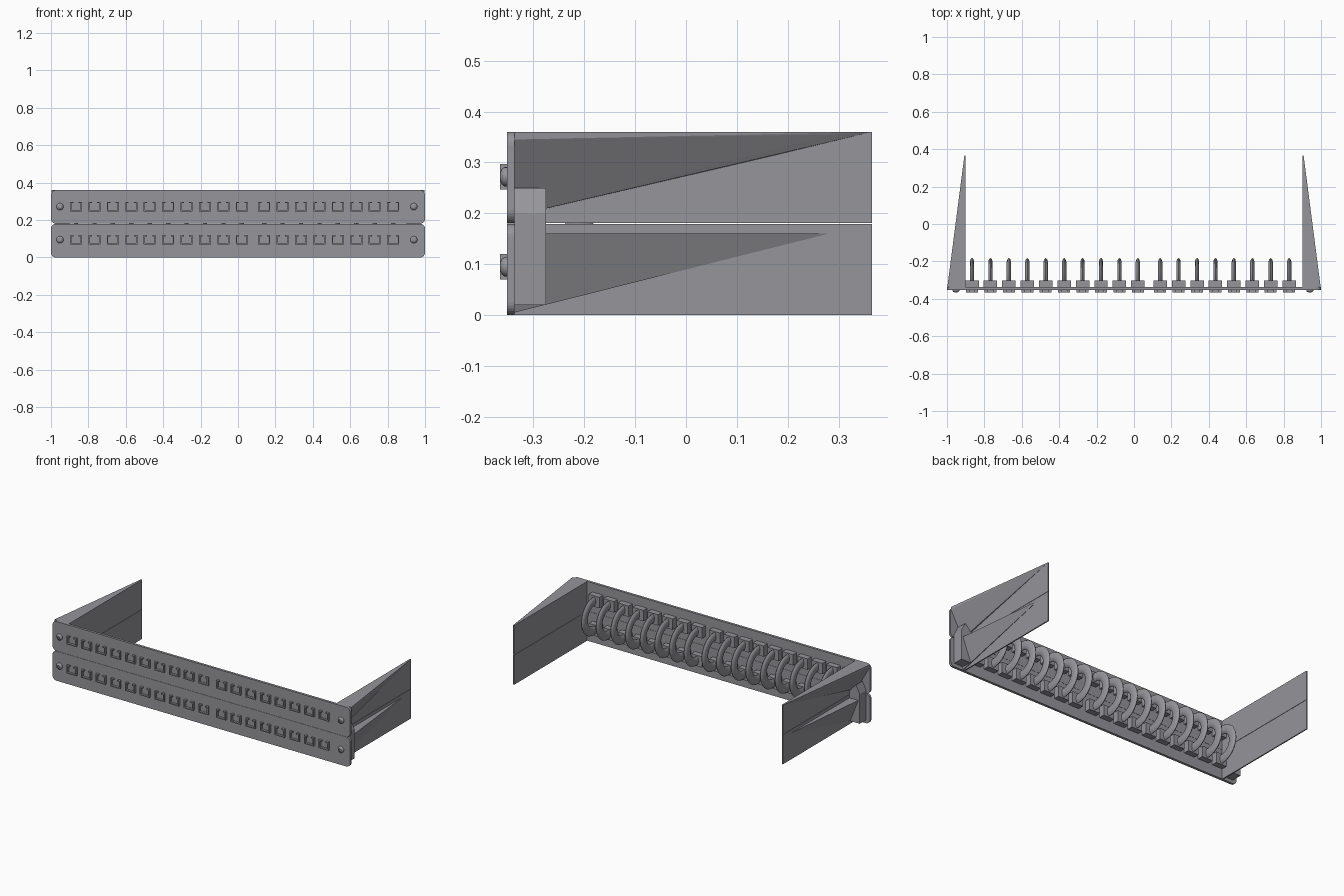
import bpy, bmesh, math

if "Cube" in bpy.data.objects:
    bpy.data.objects.remove(bpy.data.objects["Cube"])

steel = bpy.data.materials.new("grey steel")
steel.diffuse_color = (0.30, 0.30, 0.325, 1)
steel.use_nodes = True
steel.node_tree.nodes["Principled BSDF"].inputs["Base Color"].default_value = steel.diffuse_color


def finish(name, bm, smooth=False):
    bmesh.ops.recalc_face_normals(bm, faces=bm.faces[:])
    me = bpy.data.meshes.new(name)
    bm.to_mesh(me)
    bm.free()
    me.materials.append(steel)
    ob = bpy.data.objects.new(name, me)
    bpy.context.collection.objects.link(ob)
    if smooth:
        bpy.ops.object.select_all(action='DESELECT')
        ob.select_set(True)
        bpy.context.view_layer.objects.active = ob
        bpy.ops.object.shade_smooth_by_angle(angle=math.radians(40))
    return ob


def extrude_y(bm, pts, y0, y1):
    """Prism of an x-z outline between two depths."""
    a = [bm.verts.new((x, y0, z)) for x, z in pts]
    b = [bm.verts.new((x, y1, z)) for x, z in pts]
    n = len(pts)
    bm.faces.new(a)
    bm.faces.new(b[::-1])
    for i in range(n):
        j = (i + 1) % n
        bm.faces.new((a[i], b[i], b[j], a[j]))


def box(bm, x0, x1, y0, y1, z0, z1):
    extrude_y(bm, [(x0, z0), (x1, z0), (x1, z1), (x0, z1)], y0, y1)


def round_rect(x0, x1, z0, z1, r, seg=6):
    pts = []
    corners = [(x1 - r, z0 + r, -90), (x1 - r, z1 - r, 0),
               (x0 + r, z1 - r, 90), (x0 + r, z0 + r, 180)]
    for cx, cz, a0 in corners:
        for k in range(seg + 1):
            a = math.radians(a0 + 90 * k / seg)
            pts.append((cx + r * math.cos(a), cz + r * math.sin(a)))
    return pts


def solid(bm, pts):
    vs = [bm.verts.new(p) for p in pts]
    bmesh.ops.convex_hull(bm, input=vs)


ROWS = (0.095, 0.272)
COLS = [-0.866 + 0.0985 * i for i in range(10)] + [0.140 + 0.0985 * i for i in range(8)]
PLATE_F, PLATE_B = -0.352, -0.337

# two stacked front panels
for name, z0 in (("lower", 0.0), ("upper", 0.1805)):
    bm = bmesh.new()
    extrude_y(bm, round_rect(-1, 1, z0, z0 + 0.1795, 0.026), PLATE_F, PLATE_B)
    finish(name + "_front_panel", bm)

# side wings, gussets and connecting brackets
for side, s in (("left", -1), ("right", 1)):
    bm = bmesh.new()
    for z0 in (0.0, 0.181):
        box(bm, s * 0.9, s * 0.907, PLATE_B, 0.365, z0, z0 + 0.179)
    finish(side + "_wing", bm)

    bm = bmesh.new()
    solid(bm, [(s * 0.9, PLATE_B, 0.195), (s * 0.915, PLATE_B, 0.195),
               (s * 0.998, PLATE_B, 0.345), (s * 0.998, PLATE_B, 0.36),
               (s * 0.9, PLATE_B, 0.36), (s * 0.905, 0.285, 0.34),
               (s * 0.916, 0.285, 0.355), (s * 0.916, 0.285, 0.36),
               (s * 0.9, 0.285, 0.36), (s * 0.907, 0.365, 0.36)])
    finish(side + "_upper_gusset", bm)

    bm = bmesh.new()
    solid(bm, [(s * 0.9, PLATE_B, 0.005), (s * 0.912, PLATE_B, 0.005),
               (s * 0.972, PLATE_B, 0.16), (s * 0.9, PLATE_B, 0.16),
               (s * 0.908, 0.28, 0.16)])
    finish(side + "_lower_gusset", bm)

    bm = bmesh.new()
    box(bm, s * 0.9, s * 0.975, PLATE_B, -0.275, 0.02, 0.2)
    solid(bm, [(s * 0.9, PLATE_B, 0.2), (s * 0.975, PLATE_B, 0.2),
               (s * 0.9, -0.275, 0.2), (s * 0.975, -0.275, 0.2),
               (s * 0.95, -0.275, 0.25), (s * 0.95, PLATE_B, 0.25)])
    finish(side + "_bracket", bm)

# notched port frames on the front
bm = bmesh.new()
w, h, t, g = 0.032, 0.025, 0.007, 0.014
frame = [(-w, -h), (w, -h), (w, h), (g, h), (g, h - t), (w - t, h - t),
         (w - t, -h + t), (-w + t, -h + t), (-w + t, h - t), (-g, h - t),
         (-g, h), (-w, h)]
for x in COLS:
    for z in ROWS:
        extrude_y(bm, [(x + px, z + pz) for px, pz in frame], -0.365, PLATE_F)
finish("port_frames", bm)

# port housings behind the panel
bm = bmesh.new()
for x in COLS:
    for z in ROWS:
        box(bm, x - 0.036, x + 0.036, PLATE_B, -0.302, z - 0.033, z + 0.033)
finish("port_housings", bm)

# half-ring cable loops joining upper and lower ports
bm = bmesh.new()
SEG, SIDES = 20, 10
zc, rad = sum(ROWS) / 2, (ROWS[1] - ROWS[0]) / 2
for x in COLS:
    rings = []
    for i in range(SEG + 1):
        a = math.radians(-90 + 180 * i / SEG)
        ring = []
        for k in range(SIDES):
            b = 2 * math.pi * k / SIDES
            r = rad + 0.0275 * math.cos(b)
            ring.append(bm.verts.new((x + 0.012 * math.sin(b),
                                      -0.298 + r * math.cos(a), zc + r * math.sin(a))))
        rings.append(ring)
    for p, q in zip(rings, rings[1:]):
        for k in range(SIDES):
            m = (k + 1) % SIDES
            bm.faces.new((p[k], p[m], q[m], q[k]))
    # straight lead-in to the housing
    for ring in (rings[0], rings[-1]):
        end = [bm.verts.new((v.co.x, -0.31, v.co.z)) for v in ring]
        for k in range(SIDES):
            m = (k + 1) % SIDES
            bm.faces.new((ring[k], ring[m], end[m], end[k]))
        bm.faces.new(end)
finish("cable_loops", bm, True)

# domed mounting screws
bm = bmesh.new()
for x in (-0.952, 0.94):
    for z in ROWS:
        prev = None
        for r, y in ((0.019, PLATE_F + 0.002), (0.019, -0.357), (0.015, -0.362), (0.008, -0.365)):
            cur = [bm.verts.new((x + r * math.cos(k * math.pi / 8), y,
                                 z + r * math.sin(k * math.pi / 8))) for k in range(16)]
            if prev:
                for k in range(16):
                    m = (k + 1) % 16
                    bm.faces.new((prev[k], prev[m], cur[m], cur[k]))
            prev = cur
        # recessed drive
        inner = [bm.verts.new((v.co.x, -0.358, v.co.z)) for v in prev]
        for k in range(16):
            m = (k + 1) % 16
            bm.faces.new((prev[k], prev[m], inner[m], inner[k]))
        bm.faces.new(inner)
finish("mounting_screws", bm, True)
